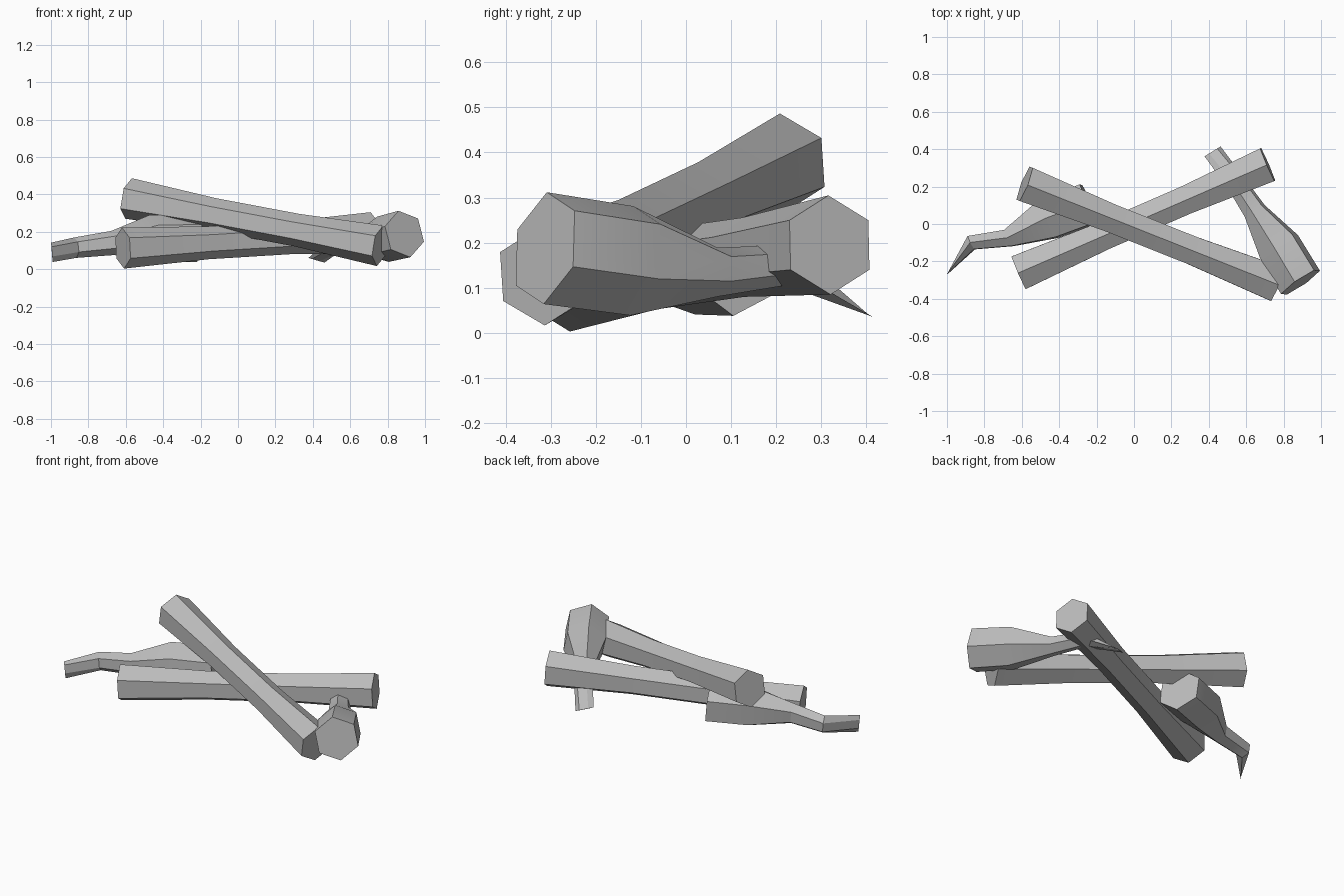
import bpy, bmesh, math
from mathutils import Vector

cube = bpy.data.objects.get("Cube")
if cube:
    bpy.data.objects.remove(cube, do_unlink=True)

# One plain grey for all the wood
GREY = (0.5, 0.5, 0.5, 1)
wood = bpy.data.materials.new("grey wood")
wood.use_nodes = True
wood.diffuse_color = GREY
shader = next(n for n in wood.node_tree.nodes if n.type == "BSDF_PRINCIPLED")
shader.inputs["Base Color"].default_value = GREY


def loft(name, rings, up, turn):
    """Six-sided rod through rings of (centre, side radius, up radius)."""
    axis = (Vector(rings[-1][0]) - Vector(rings[0][0])).normalized()
    up = Vector(up)
    side = axis.cross(up).normalized()
    up = side.cross(axis)
    bm = bmesh.new()
    loops = []
    for centre, side_r, up_r in rings:
        angles = [math.radians(turn + 60 * k) for k in range(6)]
        loops.append([bm.verts.new(Vector(centre) + side * side_r * math.cos(a)
                                   + up * up_r * math.sin(a)) for a in angles])
    for a, b in zip(loops, loops[1:]):
        for k in range(6):
            j = (k + 1) % 6
            bm.faces.new((a[k], a[j], b[j], b[k]))
    bm.faces.new(loops[0])
    bm.faces.new(loops[-1])
    bmesh.ops.recalc_face_normals(bm, faces=bm.faces)
    mesh = bpy.data.meshes.new(name)
    bm.to_mesh(mesh)
    bm.free()
    mesh.materials.append(wood)
    obj = bpy.data.objects.new(name, mesh)
    bpy.context.collection.objects.link(obj)
    bpy.ops.object.select_all(action="DESELECT")
    obj.select_set(True)
    bpy.context.view_layer.objects.active = obj
    bpy.ops.object.shade_smooth_by_angle(angle=math.radians(25))


def log(name, start, end):
    """Straight log, slightly waisted in the middle."""
    a, b = Vector(start), Vector(end)
    loft(name, [(a.lerp(b, t), r, r) for t, r in
                ((0, .11), (.34, .088), (.67, .088), (1, .11))], (0, 0, 1), 30)


def branch(name, centres, up):
    """Thick butt that narrows to a flat wedge tip."""
    radii = ((.128, .128), (.125, .125), (.065, .055), (.055, .045), (.052, .001))
    loft(name, [(c, s, u) for c, (s, u) in zip(centres, radii)], up, 55)


# Two crossed logs
log("upper_log", (-.585, .215, .378), (.76, -.32, .125))
log("lower_log", (-.615, -.26, .113), (.715, .318, .195))

# Two wedge-tipped branches, one rolled a quarter turn from the other
branch("left_branch", ((.89, -.312, .188), (.775, -.12, .16), (.645, .07, .135),
                       (.545, .22, .15), (.42, .388, .048)), (.2, .13, .97))
branch("right_branch", ((-.235, .11, .165), (-.46, .025, .165), (-.67, -.075, .14),
                        (-.87, -.1, .115), (-.995, -.265, .09)), (-.43, .9, 0))
